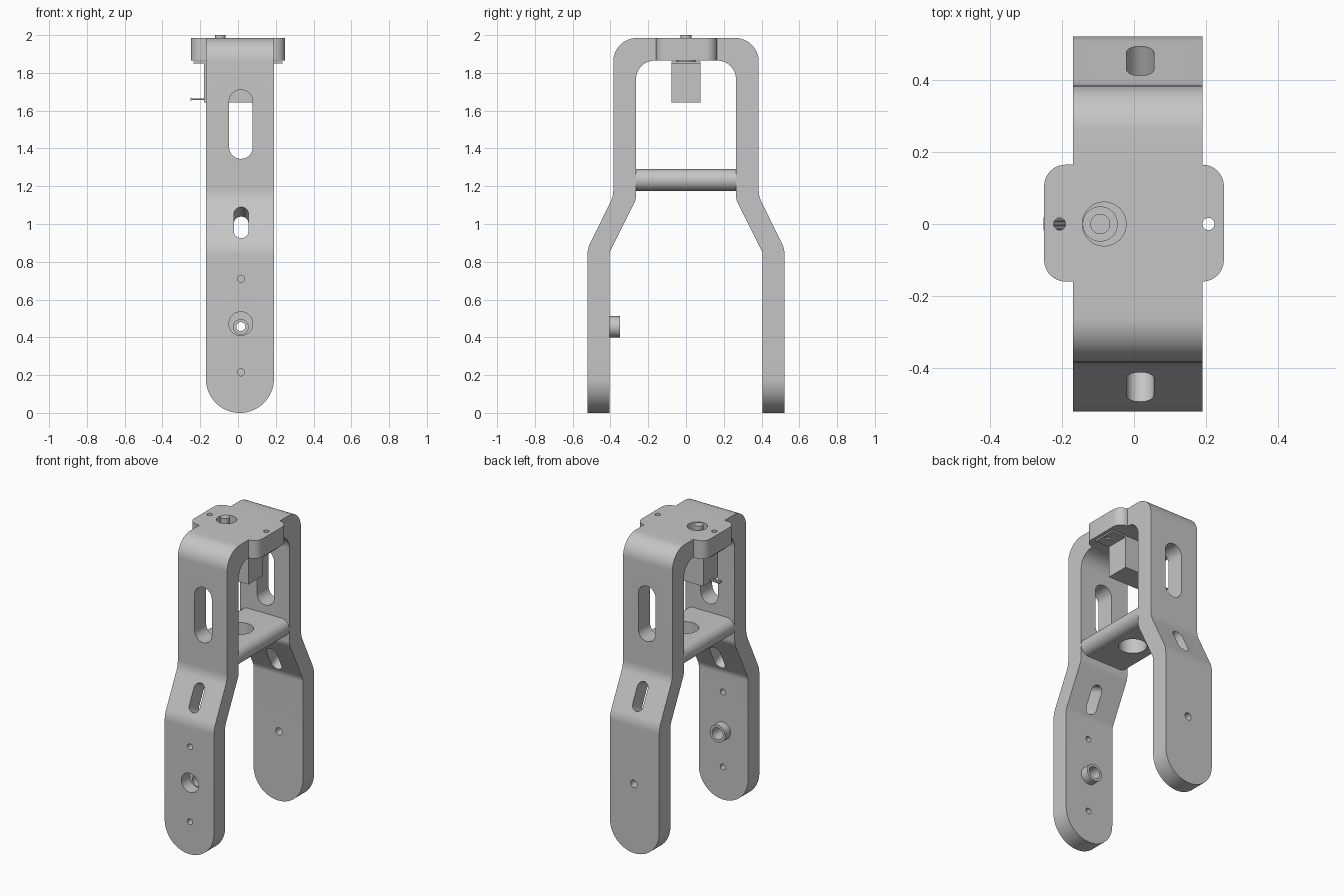
import bpy, bmesh, math
from mathutils import Vector

if "Cube" in bpy.data.objects:
    bpy.data.objects.remove(bpy.data.objects["Cube"], do_unlink=True)

metal = bpy.data.materials.new("plain grey")
metal.use_nodes = True
grey = (0.56, 0.56, 0.56, 1)
metal.diffuse_color = grey
metal.node_tree.nodes["Principled BSDF"].inputs["Base Color"].default_value = grey


def rounded(corners, steps=12):
    """Polygon from (a, b, radius) corners, each corner filleted."""
    out = []
    n = len(corners)
    for i, (a, b, r) in enumerate(corners):
        p = Vector((a, b))
        if r == 0:
            out.append(p)
            continue
        u = (Vector(corners[i - 1][:2]) - p).normalized()
        v = (Vector(corners[(i + 1) % n][:2]) - p).normalized()
        half = u.angle(v) / 2
        centre = p + (u + v).normalized() * (r / math.sin(half))
        start = p + u * (r / math.tan(half)) - centre
        end = p + v * (r / math.tan(half)) - centre
        sweep = start.angle(end)
        for k in range(steps + 1):
            t = k / steps
            out.append(centre + (start * math.sin((1 - t) * sweep)
                                 + end * math.sin(t * sweep)) / math.sin(sweep))
    return out


def rect(a0, a1, b0, b1, r=0):
    return rounded([(a0, b0, r), (a1, b0, r), (a1, b1, r), (a0, b1, r)])


def circle(a, b, r, n=40):
    return [Vector((a + r * math.cos(k * math.tau / n),
                    b + r * math.sin(k * math.tau / n))) for k in range(n)]


def prism(name, pts, axis, lo, hi):
    """Extrude a flat outline along one axis."""
    pts = [p for i, p in enumerate(pts) if (p - pts[i - 1]).length > 1e-4]
    place = {"x": lambda p, t: (t, p.x, p.y),
             "y": lambda p, t: (p.x, t, p.y),
             "z": lambda p, t: (p.x, p.y, t)}[axis]
    bm = bmesh.new()
    face = bm.faces.new([bm.verts.new(place(p, lo)) for p in pts])
    ext = bmesh.ops.extrude_face_region(bm, geom=[face])
    step = Vector(place(Vector((0, 0)), hi - lo))
    bmesh.ops.translate(bm, vec=step,
                        verts=[g for g in ext["geom"] if isinstance(g, bmesh.types.BMVert)])
    bmesh.ops.recalc_face_normals(bm, faces=bm.faces)
    mesh = bpy.data.meshes.new(name)
    bm.to_mesh(mesh)
    bm.free()
    mesh.materials.append(metal)
    obj = bpy.data.objects.new(name, mesh)
    bpy.context.collection.objects.link(obj)
    return obj


def activate(obj):
    bpy.ops.object.select_all(action="DESELECT")
    obj.select_set(True)
    bpy.context.view_layer.objects.active = obj


def combine(obj, other, operation="DIFFERENCE"):
    mod = obj.modifiers.new("combine", "BOOLEAN")
    mod.operation = operation
    mod.solver = "EXACT"
    mod.object = other
    activate(obj)
    bpy.ops.object.modifier_apply(modifier=mod.name)
    bpy.data.objects.remove(other, do_unlink=True)


def cut(obj, pts, axis, lo, hi):
    combine(obj, prism("cutter", pts, axis, lo, hi))


LEFT, RIGHT, MID = -0.17, 0.19, 0.015
TOP, UNDER = 1.985, 1.865

# Fork: side profile trimmed by the round-ended front outline
outer = [(0.522, 0, 0), (0.522, 0.87, 0.15), (0.385, 1.145, 0.15), (0.385, TOP, 0.125)]
inner = [(0.265, UNDER, 0.1), (0.265, 1.13, 0.08), (0.405, 0.85, 0.08), (0.405, 0, 0)]


def flip(corners):
    return [(-a, b, r) for a, b, r in reversed(corners)]


fork = prism("fork", rounded(outer + flip(outer) + flip(inner) + inner), "x", -0.3, 0.3)
outline = rounded([(LEFT, 0, 0.1799), (RIGHT, 0, 0.1799), (RIGHT, 2.1, 0), (LEFT, 2.1, 0)], 24)
combine(fork, prism("outline", outline, "y", -0.7, 0.7), "INTERSECT")

# Ears of the top plate and the pivot boss inside the front leg
combine(fork, prism("ears", rect(-0.25, 0.25, -0.16, 0.165, 0.06), "z", UNDER, TOP), "UNION")
combine(fork, prism("boss", circle(MID, 0.455, 0.057), "y", -0.42, -0.35), "UNION")

# Long slots through both legs
cut(fork, rect(-0.047, 0.078, 1.345, 1.71, 0.0624), "y", -0.7, 0.7)

# Short slots square to the sloping parts
for side in (-1, 1):
    slot = prism("cutter", rect(-0.038, 0.038, -0.092, 0.092, 0.0379), "y", -0.2, 0.2)
    slot.location = (MID + 0.002, side * 0.4525, 1.007)
    slot.rotation_euler.x = side * math.atan2(0.137, 0.275)
    bpy.context.view_layer.update()
    combine(fork, slot)

# Pivot bores and small screw holes in the legs
cut(fork, circle(MID, 0.472, 0.063), "y", -0.7, -0.44)
cut(fork, circle(MID, 0.455, 0.039), "y", -0.5, -0.3)
cut(fork, circle(MID, 0.457, 0.024), "y", 0.3, 0.7)
for z in (0.215, 0.71):
    cut(fork, circle(MID, z, 0.019, 20), "y", -0.7, -0.3)

# Shaft and screw holes in the top plate
cut(fork, circle(-0.083, 0, 0.061), "z", 1.8, 2.1)
for x in (-0.207, 0.207):
    cut(fork, circle(x, 0, 0.017, 20), "z", 1.8, 2.1)

# Cross brace with rounded long edges and a centre hole
brace = prism("cross_brace", rect(LEFT, RIGHT, 1.175, 1.29, 0.057), "y", -0.27, 0.27)
cut(brace, circle(0.01, 0, 0.085), "z", 1.0, 1.5)

# Motor hung below the top plate
body = prism("motor_body", rect(-0.18, 0.13, -0.078, 0.077), "z", 1.642, 1.85)
flange = prism("motor_flange", rect(-0.235, 0.235, -0.078, 0.077), "z", 1.85, 1.86)
for x in (-0.207, 0.207):
    cut(flange, circle(x, 0, 0.017, 20), "z", 1.8, 1.9)
tower = prism("motor_tower", circle(-0.094, 0, 0.049), "z", 1.86, 1.93)
shaft = prism("motor_shaft", circle(-0.094, 0, 0.028, 24), "z", 1.93, 2.0)

# Wires leaving the motor
wires = [prism("motor_wire", circle(y, 1.66, 0.005, 10), "x", -0.25, -0.175)
         for y in (-0.011, 0, 0.011)]
clip = prism("wire_clip", rect(-0.018, 0.018, 1.654, 1.666), "x", -0.252, -0.243)

for obj in [fork, brace, body, flange, tower, shaft, clip] + wires:
    activate(obj)
    bpy.ops.object.shade_smooth_by_angle(angle=math.radians(25))
